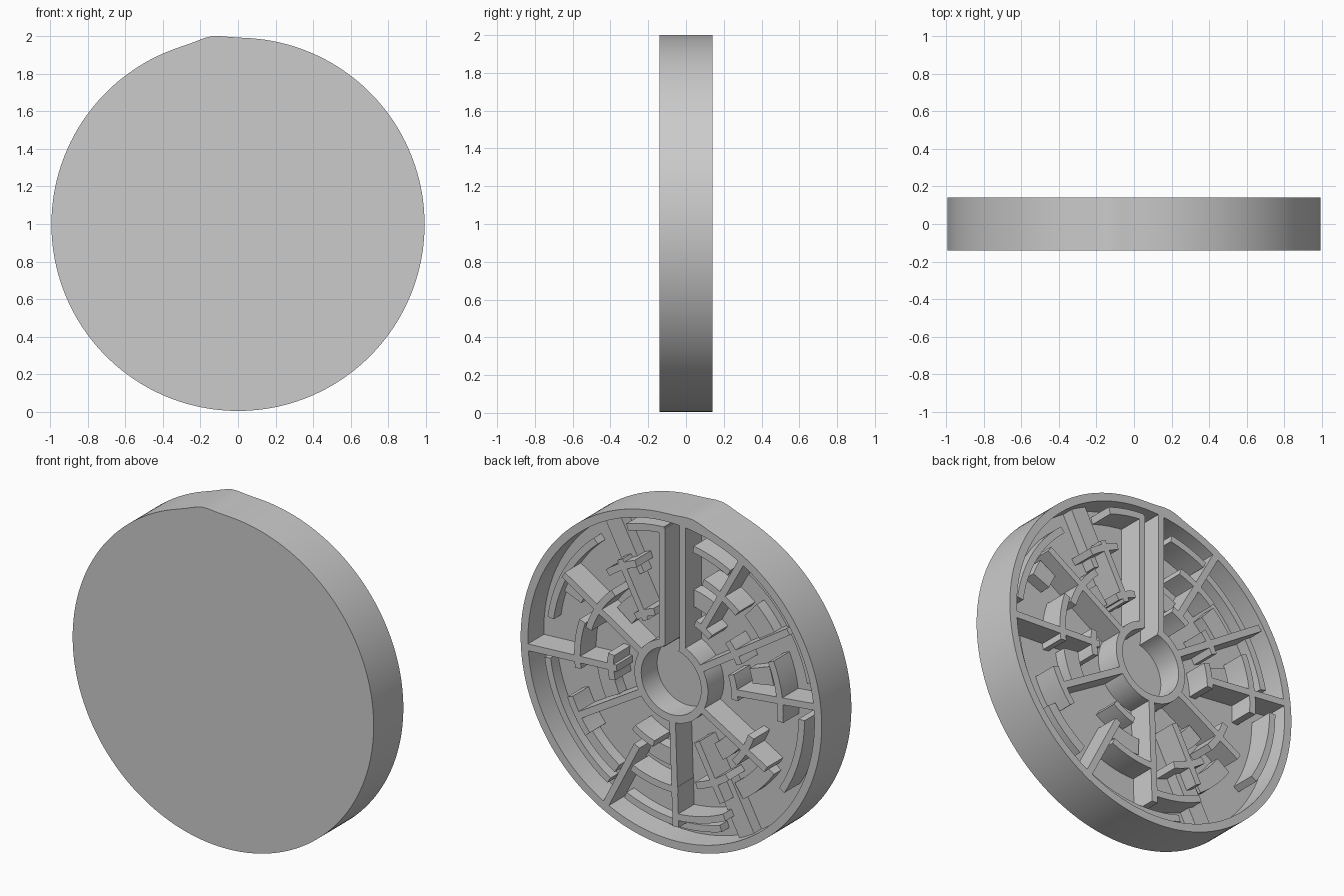
import bpy, bmesh
from math import sin, cos, pi, radians, exp, ceil

cube = bpy.data.objects.get("Cube")
if cube:
    bpy.data.objects.remove(cube)

FRONT, BACK, FLOOR, LOW = -0.14, 0.14, -0.01, 0.06
CZ, R = 0.998, 0.993

grey = bpy.data.materials.new("light grey")
grey.use_nodes = True
grey.diffuse_color = (0.6, 0.6, 0.6, 1)
grey.node_tree.nodes["Principled BSDF"].inputs["Base Color"].default_value = (0.6, 0.6, 0.6, 1)


def prism(name, outline, y0, y1, hole=None):
    """Extrude an (x, z) outline from y0 to y1, with an optional matching hole."""
    bm = bmesh.new()
    n = len(outline)

    def loop(points, y):
        return [bm.verts.new((x, y, z + CZ)) for x, z in points]

    a, b = loop(outline, y0), loop(outline, y1)
    if hole:
        c, d = loop(hole, y0), loop(hole, y1)
    else:
        bm.faces.new(a)
        bm.faces.new(b)
    for i in range(n):
        j = (i + 1) % n
        bm.faces.new((a[i], a[j], b[j], b[i]))
        if hole:
            bm.faces.new((c[i], c[j], d[j], d[i]))
            bm.faces.new((a[i], a[j], c[j], c[i]))
            bm.faces.new((b[i], b[j], d[j], d[i]))
    bmesh.ops.recalc_face_normals(bm, faces=bm.faces)
    mesh = bpy.data.meshes.new(name)
    bm.to_mesh(mesh)
    bm.free()
    mesh.materials.append(grey)
    obj = bpy.data.objects.new(name, mesh)
    bpy.context.collection.objects.link(obj)
    bpy.ops.object.select_all(action='DESELECT')
    obj.select_set(True)
    bpy.context.view_layer.objects.active = obj
    bpy.ops.object.shade_smooth_by_angle(angle=radians(30))
    return obj


def polar(r, deg):
    return r * cos(radians(deg)), r * sin(radians(deg))


def circle(r, n):
    return [polar(r, 360 * i / n) for i in range(n)]


def spoke(name, deg, r0, r1, w=0.04, top=BACK):
    """Straight radial wall."""
    ux, uz = polar(1, deg)
    corners = [(r0, -w / 2), (r1, -w / 2), (r1, w / 2), (r0, w / 2)]
    prism(name, [(r * ux - t * uz, r * uz + t * ux) for r, t in corners], FLOOR - 0.02, top)


def arc(name, r, a0, a1, w=0.04, top=BACK):
    """Curved wall concentric with the rim."""
    n = max(2, ceil((a1 - a0) / 4))
    angles = [a0 + (a1 - a0) * i / n for i in range(n + 1)]
    outer = [polar(r + w / 2, a) for a in angles]
    inner = [polar(r - w / 2, a) for a in reversed(angles)]
    prism(name, outer + inner, FLOOR - 0.02, top)


# Round outline with a small bump near the top
N = 180
outline = []
for i in range(N):
    deg = 360 * i / N
    outline.append(polar(R + 0.018 * exp(-((deg - 98) / 5) ** 2), deg))

prism("front_plate", outline, FRONT, FLOOR)
prism("rim", outline, FLOOR, BACK, circle(0.945, N))

# Hub ring, open at the top where the slot enters
arc("hub_ring", 0.22, 104, 436, 0.045)

# Walls of the vertical slot
for side, x in (("left", 0.06), ("right", -0.075)):
    top = 0.9 if x > 0 else 0.96
    h = 0.02
    prism("slot_wall_" + side, [(x - h, 0.2), (x + h, 0.2), (x + h, top), (x - h, top)],
          FLOOR - 0.02, BACK)

# Radial walls: angle, inner radius, outer radius
for deg, r0, r1 in ((-3, 0.36, 0.96), (-31, 0.23, 0.72), (-63, 0.5, 0.96), (-92, 0.23, 0.86),
                    (-150, 0.23, 0.72), (174, 0.4, 0.96), (147, 0.23, 0.92),
                    (119, 0.42, 0.96), (32, 0.23, 0.84)):
    spoke("radial_wall", deg, r0, r1)

# Wide radial bars
for deg in (62, -118):
    spoke("wide_bar", deg, 0.6, 0.96, 0.11, LOW)
    spoke("wide_bar_edge", deg, 0.36, 0.72)

# Full height curved walls: radius, start angle, end angle
for r, a0, a1 in ((0.89, 71, 87), (0.62, -8, 19), (0.57, 17, 48), (0.4, -14, 8),
                  (0.72, 156, 184), (0.42, 160, 180), (0.84, 100, 117), (0.68, 108, 130),
                  (0.64, -94, -66), (0.8, -116, -92), (0.56, -160, -138),
                  (0.6, -128, -106), (0.86, -180, -148), (0.72, -40, -22),
                  (0.42, 112, 128), (0.42, -74, -54), (0.68, 52, 70), (0.4, 54, 74),
                  (0.5, 138, 154)):
    arc("curved_wall", r, a0, a1)

# Half height arcs and steps on the floor
for r, a0, a1, w in ((0.88, -58, -8, 0.04), (0.88, 122, 168, 0.04), (0.88, -108, -66, 0.04),
                     (0.86, 8, 50, 0.04), (0.5, -28, -8, 0.1), (0.5, 100, 116, 0.1),
                     (0.56, 160, 170, 0.14), (0.5, -88, -68, 0.1), (0.45, 36, 52, 0.12),
                     (0.7, 132, 146, 0.12), (0.46, -146, -124, 0.1), (0.76, 22, 30, 0.12),
                     (0.7, -146, -124, 0.1), (0.78, -58, -36, 0.06)):
    arc("low_step", r, a0, a1, w, LOW)
